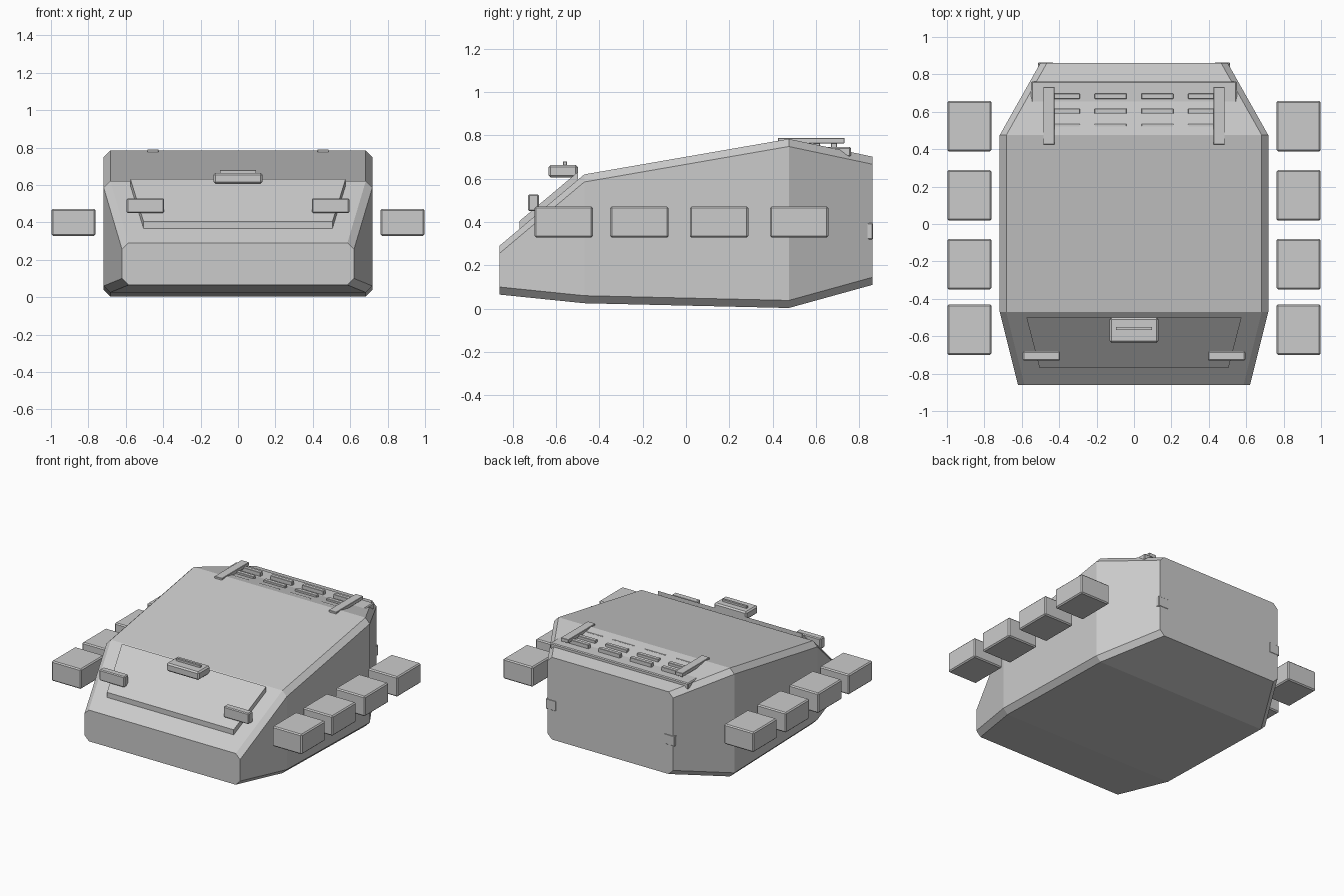
import bpy, bmesh

if "Cube" in bpy.data.objects:
    bpy.data.objects.remove(bpy.data.objects["Cube"])


def finish(name, bm, bevel=0.0):
    bmesh.ops.recalc_face_normals(bm, faces=bm.faces)
    me = bpy.data.meshes.new(name)
    bm.to_mesh(me)
    bm.free()
    ob = bpy.data.objects.new(name, me)
    bpy.context.collection.objects.link(ob)
    if bevel:
        mod = ob.modifiers.new("bevel", 'BEVEL')
        mod.width = bevel
        mod.segments = 1
    return ob


def box(name, xr, yr, zr, bevel=0.0):
    bm = bmesh.new()
    bmesh.ops.create_cube(bm, size=1)
    for v in bm.verts:
        v.co = [(a + b) / 2 + c * (b - a) for (a, b), c in zip((xr, yr, zr), v.co)]
    return finish(name, bm, bevel)


def pair(name, xr, yr, zr, bevel=0.0):
    box(name + "_right", xr, yr, zr, bevel)
    box(name + "_left", (-xr[1], -xr[0]), yr, zr, bevel)


def loft(name, rings):
    bm = bmesh.new()
    loops = [[bm.verts.new(p) for p in r] for r in rings]
    n = len(loops[0])
    for a, b in zip(loops, loops[1:]):
        for i in range(n):
            j = (i + 1) % n
            bm.faces.new((a[i], a[j], b[j], b[i]))
    bm.faces.new(loops[0])
    bm.faces.new(loops[-1])
    return finish(name, bm)


# Armoured hull: chamfered rectangular sections (y, half width, bottom, top)
def section(y, w, z0, z1, c=0.035):
    half = [(w - c, z0), (w, z0 + c), (w, z1 - c), (w - c, z1)]
    return [(x, y, z) for x, z in half] + [(-x, y, z) for x, z in reversed(half)]


loft("hull", [section(*s) for s in (
    (-0.862, 0.62, 0.065, 0.29), (-0.47, 0.718, 0.025, 0.62),
    (0.475, 0.718, 0.003, 0.784), (0.862, 0.50, 0.11, 0.702))])

# Raised trapezoid panel on the sloping front
def panel(dz):
    return [(-0.505, -0.77, 0.368 + dz), (0.505, -0.77, 0.368 + dz),
            (0.575, -0.50, 0.595 + dz), (-0.575, -0.50, 0.595 + dz)]


loft("front_panel", [panel(-0.01), panel(0.036)])

# Lamps and sight block on the front panel
pair("front_lamp", (0.395, 0.595), (-0.73, -0.68), (0.45, 0.528), 0.006)
box("sight_block", (-0.13, 0.13), (-0.635, -0.50), (0.605, 0.664), 0.01)
box("sight_fin", (-0.097, 0.097), (-0.568, -0.55), (0.655, 0.68), 0.002)

# Four blocks along each side
for i, y in enumerate((-0.565, -0.215, 0.153, 0.523)):
    pair(f"side_block_{i + 1}", (0.762, 0.998), (y - 0.135, y + 0.135), (0.328, 0.472), 0.008)

# Rear engine deck plate, slats and rails
box("engine_deck", (-0.55, 0.55), (0.47, 0.762), (0.702, 0.746), 0.006)
for r, y in enumerate((0.522, 0.604, 0.683)):
    for c in range(4):
        x = -0.375 + 0.25 * c
        box(f"deck_slat_{r + 1}_{c + 1}", (x - 0.085, x + 0.085),
            (y - 0.014, y + 0.014), (0.735, 0.774), 0.002)
pair("deck_rail", (0.425, 0.485), (0.425, 0.732), (0.763, 0.789), 0.002)

# Rear corner markers
pair("rear_marker", (0.43, 0.513), (0.835, 0.864), (0.32, 0.395), 0.004)
